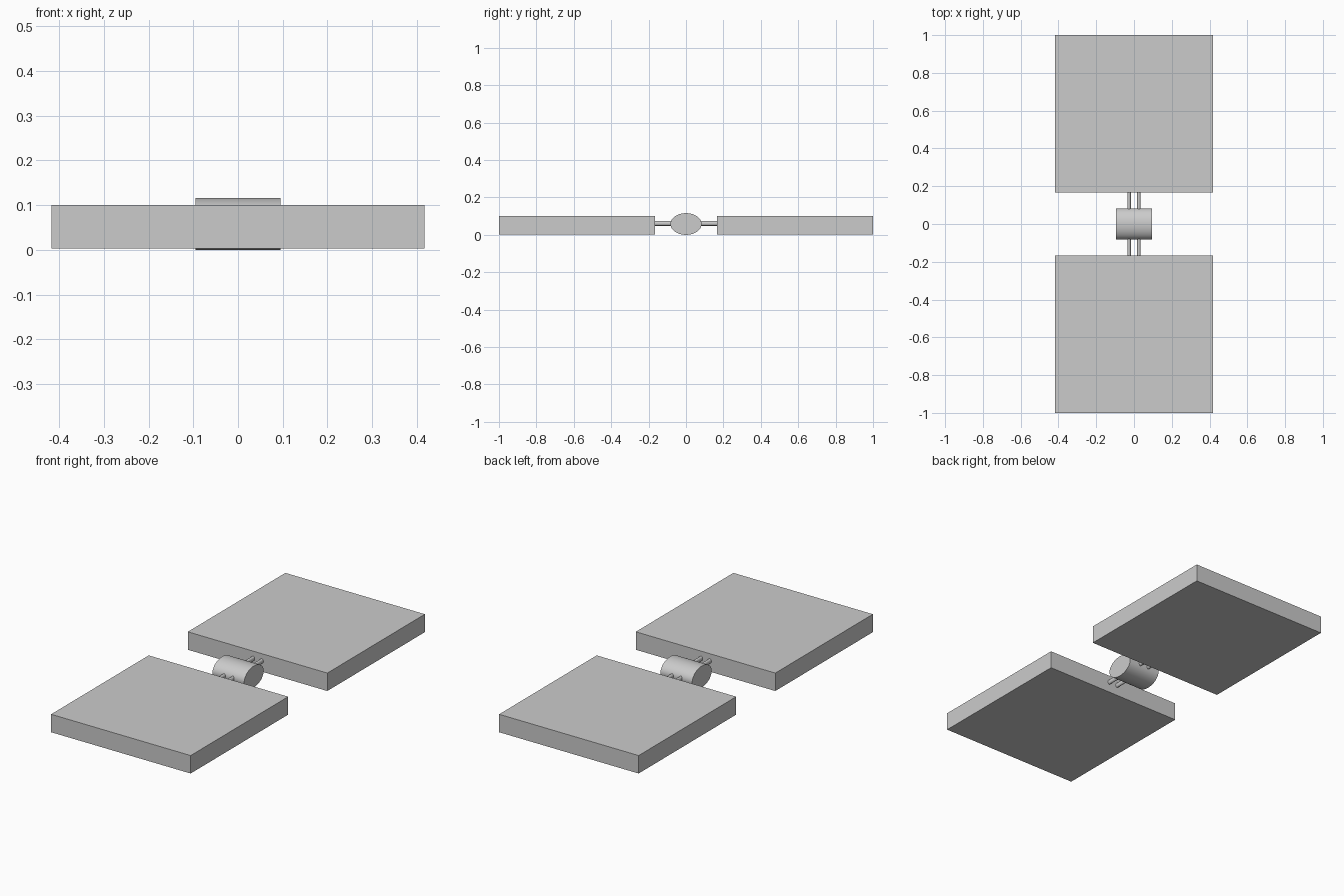
import bpy
from math import pi

if "Cube" in bpy.data.objects:
    bpy.data.objects.remove(bpy.data.objects["Cube"])

HUB_Z = 0.058


def box(name, center, size):
    bpy.ops.mesh.primitive_cube_add(size=1, location=center)
    ob = bpy.context.object
    ob.name = name
    ob.scale = size
    bpy.ops.object.transform_apply(location=False, rotation=False, scale=True)
    return ob


def oval_rod(name, center, axis, length, r_side, r_up, sides):
    # Cylinder lying along x or y with an oval section
    rot = (0, pi / 2, 0) if axis == 'X' else (pi / 2, 0, 0)
    bpy.ops.mesh.primitive_cylinder_add(vertices=sides, radius=1, depth=length,
                                        location=center, rotation=rot)
    ob = bpy.context.object
    ob.name = name
    bpy.ops.object.transform_apply(location=False, rotation=True, scale=False)
    ob.scale = (1, r_side, r_up) if axis == 'X' else (r_side, 1, r_up)
    bpy.ops.object.transform_apply(location=False, rotation=False, scale=True)
    bpy.ops.object.shade_smooth_by_angle(angle=pi / 6)
    return ob


# Central hub, an oval barrel along x
oval_rod("hub", (0, 0, HUB_Z), 'X', 0.19, 0.083, HUB_Z, 64)

for side, label in ((-1, "front"), (1, "back")):
    # Flat square wing panel
    box(f"{label}_panel", (0, side * 0.5835, 0.0515), (0.834, 0.833, 0.097))
    # Pair of struts joining hub and panel
    for x, hand in ((-0.026, "left"), (0.026, "right")):
        oval_rod(f"{label}_{hand}_strut", (x, side * 0.122, 0.061), 'Y',
                 0.09, 0.009, 0.0125, 24)
